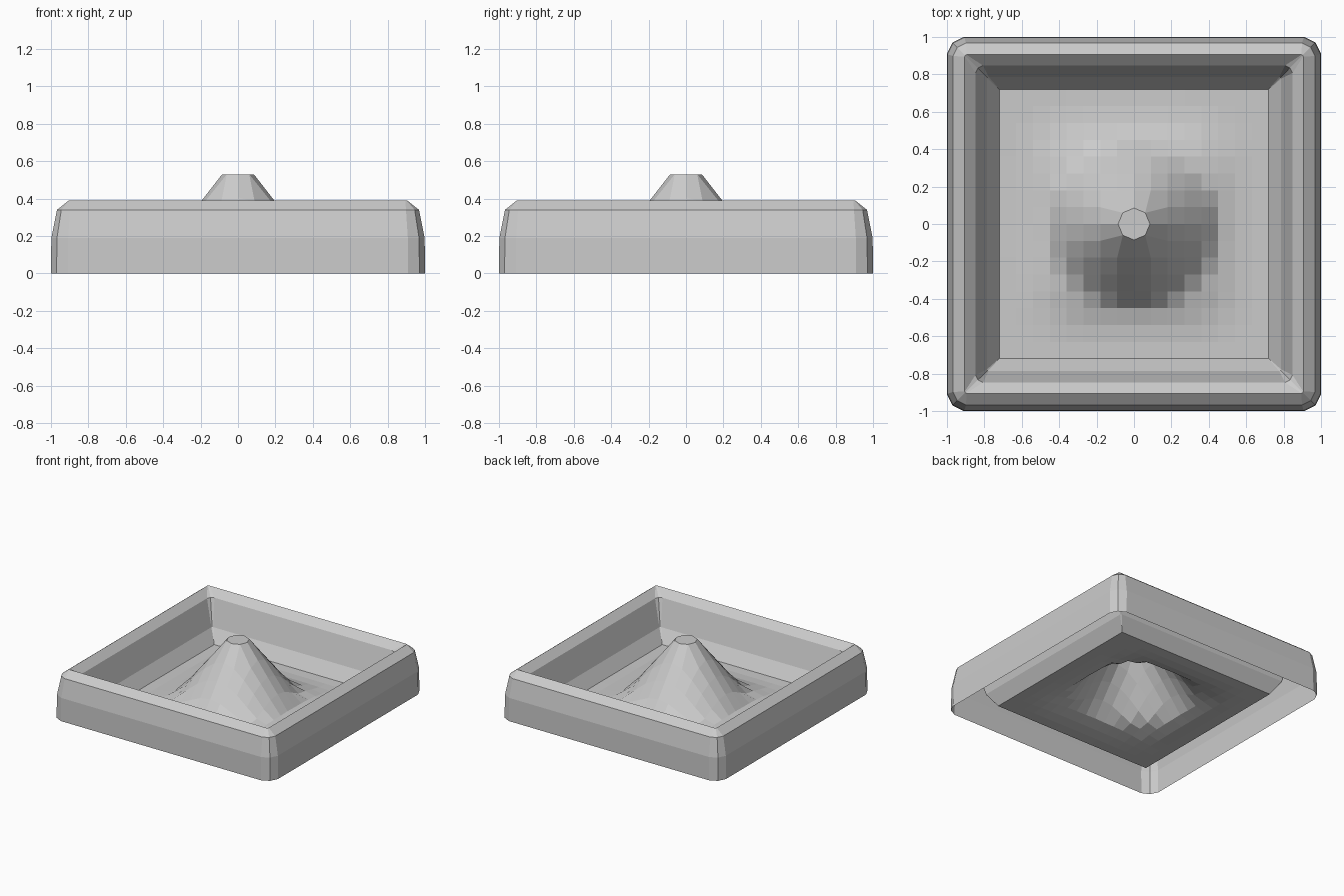
import bpy, bmesh, math

if "Cube" in bpy.data.objects:
    bpy.data.objects.remove(bpy.data.objects["Cube"])


def finish(name, bm):
    bmesh.ops.remove_doubles(bm, verts=bm.verts, dist=0.0005)
    bmesh.ops.recalc_face_normals(bm, faces=bm.faces)
    # make the open sheet face upwards
    if sum(f.normal.z * f.calc_area() for f in bm.faces) < 0:
        bmesh.ops.reverse_faces(bm, faces=bm.faces)
    mesh = bpy.data.meshes.new(name)
    bm.to_mesh(mesh)
    bm.free()
    obj = bpy.data.objects.new(name, mesh)
    bpy.context.collection.objects.link(obj)
    return obj


# Tray rim: square rings with eased corners (half width, height, corner size)
def ring(bm, h, z, c):
    corner = [(h, h - c), (h - c / 3, h - c / 3), (h - c, h)]
    verts = []
    for k in range(4):
        co, si = round(math.cos(k * math.pi / 2)), round(math.sin(k * math.pi / 2))
        verts += [bm.verts.new((x * co - y * si, x * si + y * co, z)) for x, y in corner]
    return verts


profile = [(1.0, 0.0, 0.09), (0.998, 0.19, 0.09), (0.968, 0.34, 0.07),
           (0.905, 0.39, 0.01), (0.847, 0.335, 0.04),
           (0.787, 0.125, 0.01), (0.72, 0.022, 0.001)]
bm = bmesh.new()
rings = [ring(bm, *p) for p in profile]
for a, b in zip(rings, rings[1:]):
    for i in range(12):
        j = (i + 1) % 12
        bm.faces.new((a[i], a[j], b[j], b[i]))
finish("tray_rim", bm)

# Floor sheet raised into a flat-topped cone with a soft squarish skirt
TOP = 0.085
cone = [(0.0, 0.53), (TOP, 0.53), (0.19, 0.395), (0.46, 0.05), (0.55, 0.022), (2.0, 0.022)]
skirt = [(0.0, 0.10), (0.36, 0.09), (0.45, 0.06), (0.54, 0.033), (0.64, 0.022), (2.0, 0.022)]


def lookup(table, r):
    for (r0, z0), (r1, z1) in zip(table, table[1:]):
        if r <= r1:
            return z0 + (z1 - z0) * (r - r0) / (r1 - r0)


bm = bmesh.new()
bmesh.ops.create_grid(bm, x_segments=16, y_segments=16, size=0.72)
for v in bm.verts:
    x, y = v.co.x, v.co.y
    r = math.hypot(x, y)
    if 0.01 < r and abs(x) < 0.1 and abs(y) < 0.1:
        # pull the central cells in to make an eight-sided top
        v.co.x, v.co.y = x * TOP / r, y * TOP / r
        r = TOP
    square = (abs(x) ** 4 + abs(y) ** 4) ** 0.25
    v.co.z = max(lookup(cone, r), lookup(skirt, square))
finish("floor_mound", bm)
